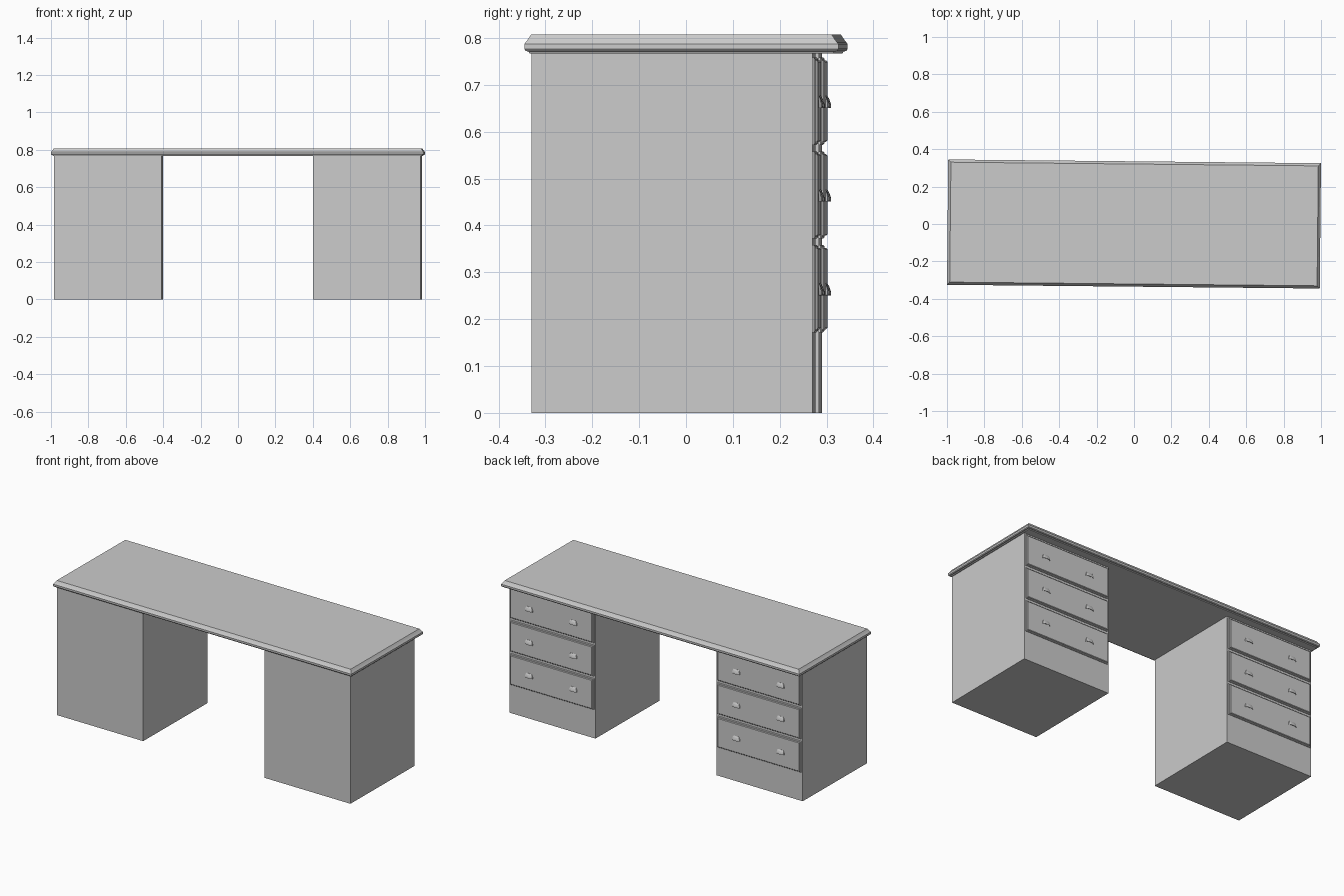
import bpy, bmesh, math
from mathutils import Matrix

if "Cube" in bpy.data.objects:
    bpy.data.objects.remove(bpy.data.objects["Cube"])

TURN = Matrix.Rotation(-0.01, 4, 'Z')   # the whole desk sits slightly askew


def finish(name, bm):
    bmesh.ops.recalc_face_normals(bm, faces=bm.faces)
    bm.transform(TURN)
    mesh = bpy.data.meshes.new(name)
    bm.to_mesh(mesh)
    bm.free()
    obj = bpy.data.objects.new(name, mesh)
    bpy.context.collection.objects.link(obj)
    return obj


def loft(bm, rings, caps=True):
    """Skin closed rings of points, capping both ends."""
    loops = [[bm.verts.new(p) for p in r] for r in rings]
    n = len(loops[0])
    for a, b in zip(loops, loops[1:]):
        for i in range(n):
            j = (i + 1) % n
            bm.faces.new((a[i], a[j], b[j], b[i]))
    if caps:
        bm.faces.new(loops[0][::-1])
        bm.faces.new(loops[-1])


def rect_xy(hx, hy, z, cx=0, cy=0):
    return [(cx + sx * hx, cy + sy * hy, z)
            for sx, sy in ((-1, -1), (1, -1), (1, 1), (-1, 1))]


def rect_xz(hx, hz, y, cx, cz):
    return [(cx + sx * hx, y, cz + sz * hz)
            for sx, sz in ((-1, -1), (1, -1), (1, 1), (-1, 1))]


# Desktop with moulded edge: (inset, height)
edge = [(0.011, 0.767), (0.009, 0.771), (0.003, 0.772), (0, 0.776),
        (0, 0.787), (0.003, 0.791), (0.007, 0.796), (0.0145, 0.8075)]
bm = bmesh.new()
loft(bm, [rect_xy(0.9965 - i, 0.335 - i, z) for i, z in edge])
finish("desktop", bm)

BACK = 0.28
# Raised drawer front: (inset, distance out)
step = [(0, -0.002), (0, 0.003), (0.003, 0.006), (0.006, 0.006),
        (0.006, 0.009), (0.009, 0.012)]

for side, label in ((-1, "left"), (1, "right")):
    cx = side * 0.6925
    # Pedestal
    bm = bmesh.new()
    loft(bm, [rect_xy(0.2875, 0.30, z, cx, -0.02) for z in (0, 0.768)])
    finish(label + "_pedestal", bm)

    for k, cz in enumerate((0.265, 0.465, 0.665)):
        # Drawer front
        bm = bmesh.new()
        loft(bm, [rect_xz(0.28 - i, 0.093 - i, BACK + d, cx, cz) for i, d in step])
        finish(f"{label}_drawer_{k + 1}", bm)

        # Cup pulls, open underneath
        for h, off in enumerate((-0.148, 0.148)):
            bm = bmesh.new()
            rows = []
            for w, d, z in ((0.026, 0.010, -0.013), (0.026, 0.009, -0.004),
                            (0.023, 0.006, 0.005), (0.019, 0.0015, 0.013)):
                rows.append([bm.verts.new((cx + off + w * math.cos(a),
                                           BACK + 0.0115 + d * math.sin(a) ** 0.6,
                                           cz - 0.001 + z))
                             for a in [math.pi * t / 8 for t in range(8)]]
                            + [bm.verts.new((cx + off - w, BACK + 0.0115,
                                             cz - 0.001 + z))])
            for a, b in zip(rows, rows[1:]):
                for i in range(8):
                    bm.faces.new((a[i], a[i + 1], b[i + 1], b[i]))
            bm.faces.new(rows[-1])
            pull = finish(f"{label}_pull_{k + 1}_{h + 1}", bm)
            mod = pull.modifiers.new("thickness", 'SOLIDIFY')
            mod.thickness = 0.0015
